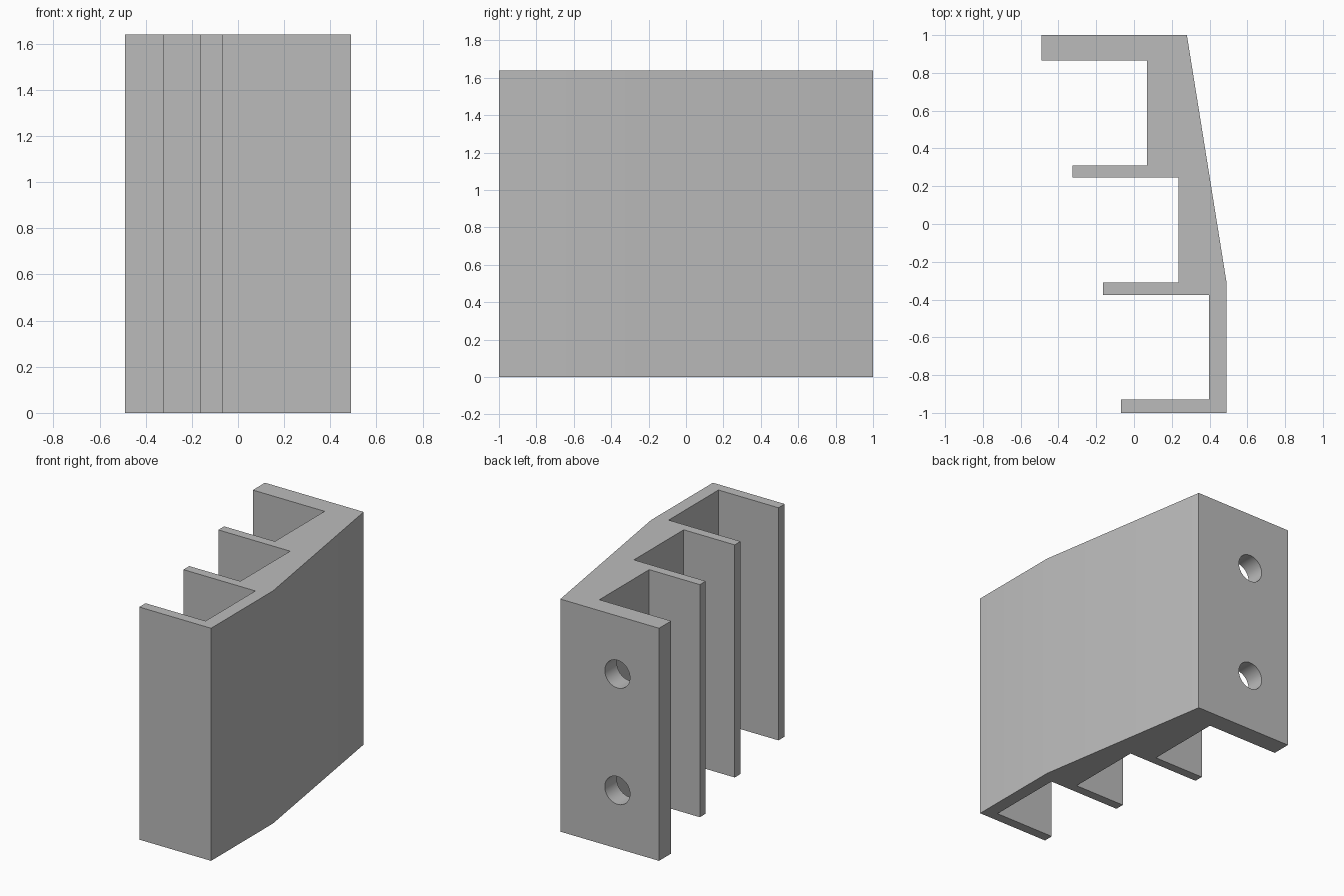
import bpy
import bmesh
from math import radians

HEIGHT = 1.64

cube = bpy.data.objects.get("Cube")
if cube:
    bpy.data.objects.remove(cube, do_unlink=True)

# Single plain grey
grey = bpy.data.materials.new("light grey")
grey.use_nodes = True
colour = (0.5, 0.5, 0.5, 1)
grey.diffuse_color = colour
grey.node_tree.nodes["Principled BSDF"].inputs["Base Color"].default_value = colour

# Stepped profile: outer side, then the shelves from back to front
outline = [(0.49, -1), (0.49, -0.31), (0.28, 1)]
shelves = [  # tip x, back y, front y, x of the wall in front of the shelf
    (-0.49, 1.0, 0.865, 0.07),
    (-0.325, 0.31, 0.245, 0.235),
    (-0.163, -0.31, -0.375, 0.398),
    (-0.07, -0.93, -1.0, None),
]
wall = None
for tip, back, front, next_wall in shelves:
    if wall is not None:
        outline.append((wall, back))
    outline += [(tip, back), (tip, front)]
    if next_wall is not None:
        outline.append((next_wall, front))
    wall = next_wall

bm = bmesh.new()
base = bm.faces.new([bm.verts.new((x, y, 0)) for x, y in outline])
top = bmesh.ops.extrude_face_region(bm, geom=[base])["geom"]
bmesh.ops.translate(bm, vec=(0, 0, HEIGHT),
                    verts=[v for v in top if isinstance(v, bmesh.types.BMVert)])
bmesh.ops.recalc_face_normals(bm, faces=bm.faces)
mesh = bpy.data.meshes.new("stepped_bracket")
bm.to_mesh(mesh)
bm.free()
bracket = bpy.data.objects.new("stepped_bracket", mesh)
bpy.context.collection.objects.link(bracket)
mesh.materials.append(grey)

# Two screw holes through the back plate
for i, share in enumerate((0.25, 0.75)):
    bpy.ops.mesh.primitive_cylinder_add(
        vertices=48, radius=0.098, depth=0.4,
        location=(-0.165, 0.93, HEIGHT * share), rotation=(radians(90), 0, 0))
    cutter = bpy.context.object
    cutter.name = f"screw_hole_cutter_{i + 1}"
    cutter.data.materials.append(grey)
    cutter.hide_render = True
    cutter.hide_set(True)
    cut = bracket.modifiers.new("screw hole", 'BOOLEAN')
    cut.operation = 'DIFFERENCE'
    cut.solver = 'EXACT'
    cut.object = cutter

# Smooth hole walls, sharp edges elsewhere
bpy.ops.object.select_all(action='DESELECT')
bracket.select_set(True)
bpy.context.view_layer.objects.active = bracket
for modifier in list(bracket.modifiers):
    bpy.ops.object.modifier_apply(modifier=modifier.name)
bpy.ops.object.shade_smooth_by_angle(angle=radians(30))
for obj in [o for o in bpy.data.objects if o.name.startswith("screw_hole_cutter")]:
    bpy.data.objects.remove(obj, do_unlink=True)
